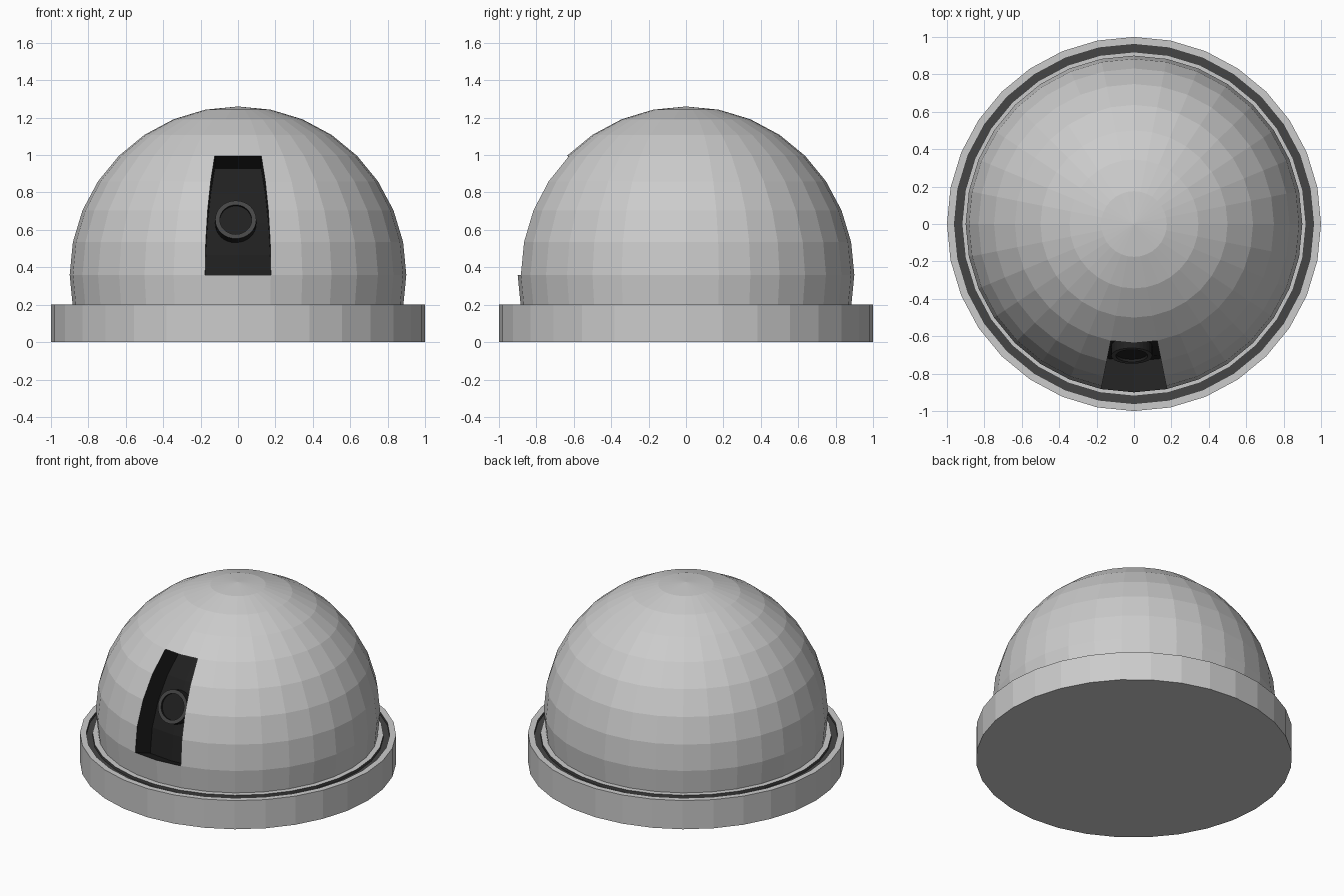
import bpy, bmesh
from math import sin, cos, radians, pi, atan2, hypot
from mathutils import Matrix, Vector

if "Cube" in bpy.data.objects:
    bpy.data.objects.remove(bpy.data.objects["Cube"])

SIDES = 32
TILT = radians(22.5)
AXIS = Vector((0, -cos(TILT), sin(TILT)))   # outward direction of the window
CENTRE_Z = 0.36


def material(name, v):
    m = bpy.data.materials.new(name)
    m.diffuse_color = (v, v, v, 1)
    m.use_nodes = True
    m.node_tree.nodes["Principled BSDF"].inputs["Base Color"].default_value = m.diffuse_color
    return m


grey = material("grey", 0.6)
black = material("black", 0.015)
charcoal = material("charcoal", 0.06)


def make(name, bm, mats):
    me = bpy.data.meshes.new(name)
    bmesh.ops.recalc_face_normals(bm, faces=bm.faces)
    bm.to_mesh(me)
    bm.free()
    for m in mats:
        me.materials.append(m)
    ob = bpy.data.objects.new(name, me)
    bpy.context.collection.objects.link(ob)
    return ob


def lathe(name, profile, mats, dark=()):
    """Revolve (radius, z) points about z; dark lists segments using slot 1."""
    bm = bmesh.new()
    rings = []
    for r, z in profile:
        if r == 0:
            rings.append([bm.verts.new((0, 0, z))] * SIDES)
        else:
            rings.append([bm.verts.new((r * cos(2 * pi * i / SIDES),
                                        r * sin(2 * pi * i / SIDES), z))
                          for i in range(SIDES)])
    for k, (a, b) in enumerate(zip(rings, rings[1:])):
        for i in range(SIDES):
            j = (i + 1) % SIDES
            loop = list(dict.fromkeys((a[i], a[j], b[j], b[i])))
            bm.faces.new(loop).material_index = 1 if k in dark else 0
    return make(name, bm, mats)


# Base disc with a dark groove around the top
lathe("base", [(0, 0), (1, 0), (1, 0.2), (0.96, 0.2), (0.96, 0.18),
               (0.92, 0.18), (0.92, 0.2), (0, 0.2)],
      [grey, charcoal], dark=(3, 4, 5))

# Faceted dome, trimmed just below the top of the base
bm = bmesh.new()
bmesh.ops.create_uvsphere(bm, u_segments=SIDES, v_segments=16, radius=0.9)
bmesh.ops.delete(bm, geom=[v for v in bm.verts if v.co.z < -0.2], context='VERTS')

# Recessed window, two facets wide and four high
window = []
for f in bm.faces:
    c = f.calc_center_median()
    elev = atan2(c.z, hypot(c.x, c.y))
    if 0 < elev < pi / 4 and c.y < 0 and abs(atan2(c.x, -c.y)) < radians(11.25):
        window.append(f)
geom = bmesh.ops.extrude_face_region(bm, geom=window)["geom"]
inner = [g for g in geom if isinstance(g, bmesh.types.BMVert)]
old = [f for f in window if f.is_valid]
if old:
    bmesh.ops.delete(bm, geom=old, context='FACES')
bmesh.ops.translate(bm, verts=inner, vec=AXIS * -0.18)
for v in inner:
    for f in v.link_faces:
        f.material_index = 1
dome = make("dome", bm, [grey, black])
dome.location.z = CENTRE_Z

# Lens barrel with a lighter rim, pointing out of the window
lens = lathe("lens", [(0, -0.12), (0.11, -0.12), (0.11, 0), (0.085, 0),
                      (0.085, -0.015), (0, -0.015)],
             [black, charcoal], dark=(2,))
lens.matrix_world = (Matrix.Translation((-0.012, -0.705, 0.655))
                     @ AXIS.to_track_quat('Z', 'Y').to_matrix().to_4x4())
